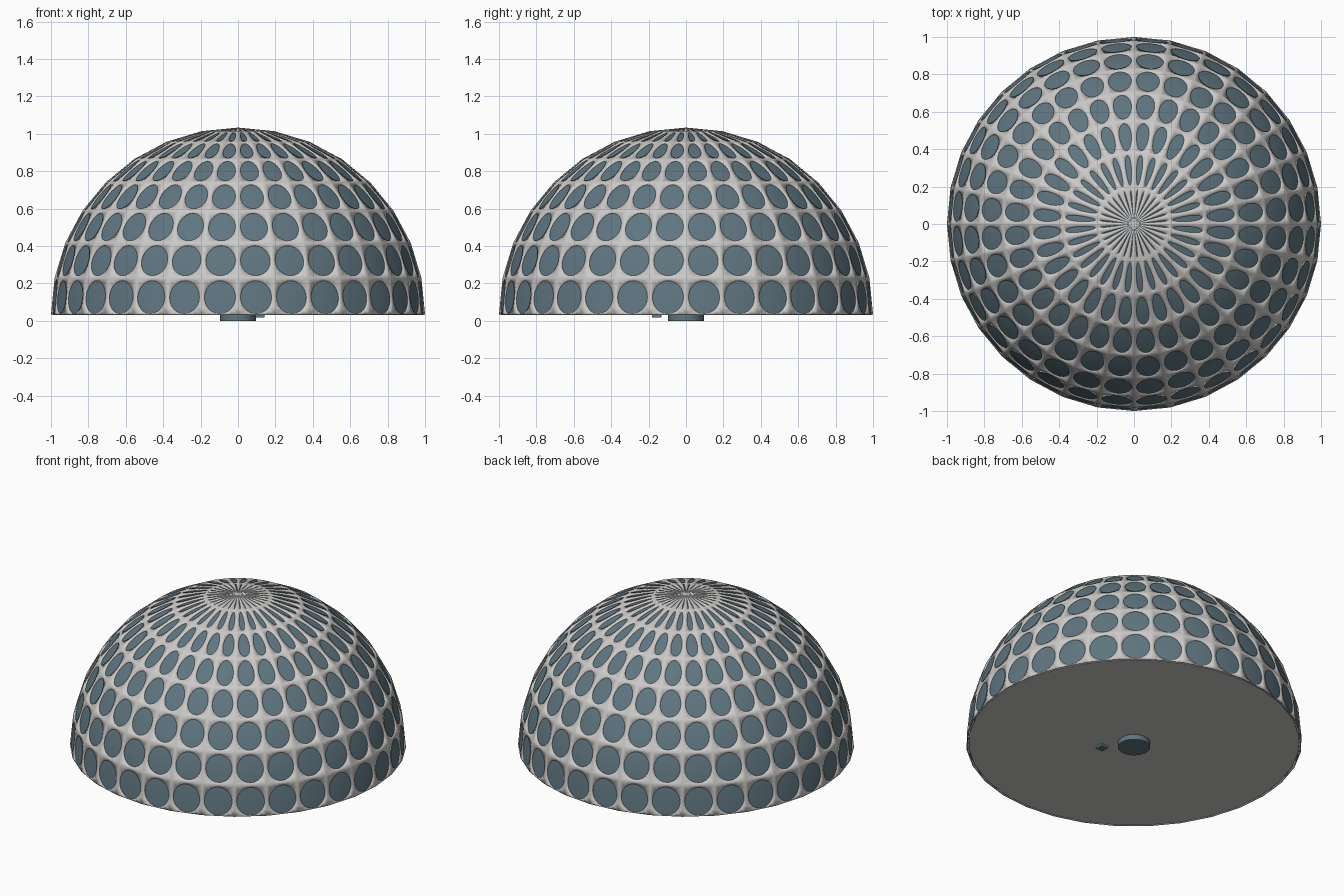
import bpy, bmesh, math
from mathutils import Vector

if "Cube" in bpy.data.objects:
    bpy.data.objects.remove(bpy.data.objects["Cube"])

BASE, SEGS, ROWS = 0.033, 32, 8


def material(name, rgb):
    m = bpy.data.materials.new(name)
    m.diffuse_color = (*rgb, 1)
    m.use_nodes = True
    m.node_tree.nodes["Principled BSDF"].inputs["Base Color"].default_value = m.diffuse_color
    return m


GREY = material("light_grey", (0.6, 0.59, 0.58))
BLUE = material("slate_blue", (0.116, 0.18, 0.218))


def finish(bm, name, mat, smooth=True):
    me = bpy.data.meshes.new(name)
    bm.to_mesh(me)
    bm.free()
    ob = bpy.data.objects.new(name, me)
    bpy.context.collection.objects.link(ob)
    me.materials.append(mat)
    for p in me.polygons:
        p.use_smooth = smooth
    return ob


def dome_point(i, j, r=1.0):
    a, e = 2 * math.pi * i / SEGS, math.pi / 2 * j / ROWS
    return Vector((r * math.cos(e) * math.cos(a), r * math.cos(e) * math.sin(a),
                   BASE + r * math.sin(e)))


# Perforated shell: every facet of the dome carries one oval hole
bm = bmesh.new()
N = 24
for j in range(ROWS):
    width = 2 * math.pi / SEGS * math.cos(math.pi / 2 * (j + 0.5) / ROWS)
    hu = max(0.5 - 0.0135 / width, 0.12)
    lo, hi = (0.02 if j == 0 else 0.07), 0.93
    for i in range(SEGS):
        c = [dome_point(i, j), dome_point(i + 1, j),
             dome_point(i + 1, j + 1), dome_point(i, j + 1)]

        def at(u, v):
            return c[0].lerp(c[1], u).lerp(c[3].lerp(c[2], u), v)

        outer, inner = [], []
        for k in range(N):
            t = 2 * math.pi * k / N
            x, y = math.cos(t), math.sin(t)
            s = 0.5 / max(abs(x), abs(y))
            outer.append(bm.verts.new(at(0.5 + s * x, 0.5 + s * y)))
            inner.append(bm.verts.new(at(0.5 + hu * x, (lo + hi) / 2 + (hi - lo) / 2 * y)))
        for k in range(N):
            n = (k + 1) % N
            bm.faces.new((outer[k], outer[n], inner[n], inner[k]))
bmesh.ops.remove_doubles(bm, verts=bm.verts, dist=1e-4)
shell = finish(bm, "perforated_shell", GREY)
sol = shell.modifiers.new("thickness", 'SOLIDIFY')
sol.thickness, sol.offset = 0.008, -1

# Inner dome seen through the holes
bm = bmesh.new()
for j in range(ROWS):
    for i in range(SEGS):
        bm.faces.new([bm.verts.new(dome_point(a, b, 0.996)) for a, b in
                      ((i, j), (i + 1, j), (i + 1, j + 1), (i, j + 1))])
bmesh.ops.remove_doubles(bm, verts=bm.verts, dist=1e-4)
finish(bm, "inner_dome", BLUE)


def cylinder(name, mat, radius, z0, z1, segs):
    bpy.ops.mesh.primitive_cylinder_add(vertices=segs, radius=radius, depth=z1 - z0,
                                        location=(0, 0, (z0 + z1) / 2))
    ob = bpy.context.object
    ob.name = name
    ob.data.materials.append(mat)
    bpy.ops.object.shade_smooth_by_angle(angle=math.radians(30))
    return ob


# Floor plate and the round foot under it
cylinder("base_plate", GREY, 0.985, BASE, BASE + 0.008, 32)
cylinder("foot", BLUE, 0.096, 0.0, BASE + 0.004, 32)

# Small square stud beside the foot
bpy.ops.mesh.primitive_cube_add(size=1, location=(0.118, -0.157, 0.027))
stud = bpy.context.object
stud.name = "stud"
stud.scale = (0.05, 0.05, 0.018)
stud.data.materials.append(BLUE)
